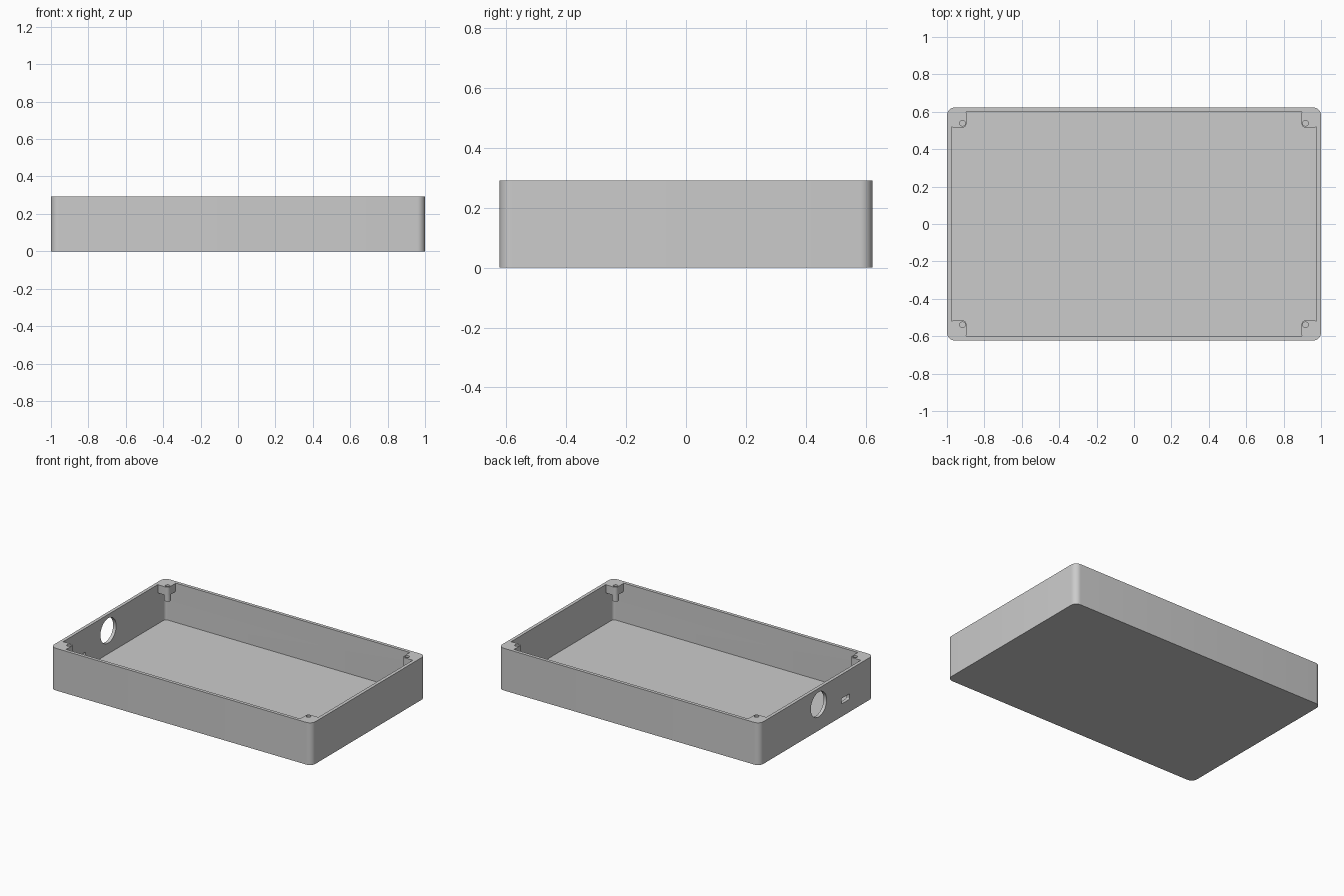
import bpy
import bmesh
from math import cos, sin, pi
from mathutils import Matrix

if "Cube" in bpy.data.objects:
    bpy.data.objects.remove(bpy.data.objects["Cube"], do_unlink=True)

HALF_X, HALF_Y, HEIGHT = 1.0, 0.623, 0.292
WALL, FLOOR, CORNER = 0.023, 0.02, 0.042

grey = bpy.data.materials.new("light grey plastic")
grey.use_nodes = True
COLOUR = (0.6, 0.6, 0.6, 1)
grey.diffuse_color = COLOUR
grey.node_tree.nodes["Principled BSDF"].inputs["Base Color"].default_value = COLOUR


def rounded_prism(name, hx, hy, r, z0, z1, steps=8, place=Matrix()):
    """Upright prism with a rounded rectangular outline."""
    bm = bmesh.new()
    ring = []
    for k, (sx, sy) in enumerate(((1, 1), (-1, 1), (-1, -1), (1, -1))):
        for i in range(steps + 1):
            a = (k + i / steps) * pi / 2
            ring.append(bm.verts.new((sx * (hx - r) + r * cos(a),
                                      sy * (hy - r) + r * sin(a), z0)))
    bmesh.ops.remove_doubles(bm, verts=bm.verts, dist=1e-5)
    base = bm.faces.new([v for v in ring if v.is_valid])
    top = bmesh.ops.extrude_face_region(bm, geom=[base])
    moved = [g for g in top["geom"] if isinstance(g, bmesh.types.BMVert)]
    bmesh.ops.translate(bm, verts=moved, vec=(0, 0, z1 - z0))
    bmesh.ops.recalc_face_normals(bm, faces=bm.faces)
    bm.transform(place)
    mesh = bpy.data.meshes.new(name)
    bm.to_mesh(mesh)
    bm.free()
    mesh.materials.append(grey)
    obj = bpy.data.objects.new(name, mesh)
    bpy.context.collection.objects.link(obj)
    return obj


def cylinder(name, r, z0, z1, place=Matrix()):
    return rounded_prism(name, r, r, r, z0, z1, 6, place)


def combine(target, tool, operation):
    """Apply a boolean and discard the tool."""
    tool.hide_render = True
    mod = target.modifiers.new(operation, 'BOOLEAN')
    mod.operation, mod.object, mod.solver = operation, tool, 'EXACT'
    bpy.context.view_layer.objects.active = target
    bpy.ops.object.modifier_apply(modifier=mod.name)
    bpy.data.objects.remove(tool, do_unlink=True)


# Open tray with rounded corners
case = rounded_prism("enclosure_tray", HALF_X, HALF_Y, CORNER, 0, HEIGHT)
cavity = rounded_prism("cavity", HALF_X - WALL, HALF_Y - WALL, CORNER - WALL,
                       FLOOR, HEIGHT + 0.1)
combine(case, cavity, 'DIFFERENCE')

# Corner screw mounts: block under the rim, longer boss, blind hole
for sx in (-1, 1):
    for sy in (-1, 1):
        block_at = Matrix.Translation((sx * 0.94, sy * 0.563, 0))
        hole_at = Matrix.Translation((sx * 0.917, sy * 0.539, 0))
        combine(case, rounded_prism("mount_block", 0.044, 0.047, 0.021,
                                    HEIGHT - 0.057, HEIGHT, 6, block_at), 'UNION')
        combine(case, cylinder("mount_boss", 0.0215, HEIGHT - 0.1,
                               HEIGHT - 0.03, hole_at), 'UNION')
        combine(case, cylinder("screw_hole", 0.015, HEIGHT - 0.09,
                               HEIGHT + 0.05, hole_at), 'DIFFERENCE')

# Round port and small slot through the end wall
turn = Matrix.Rotation(pi / 2, 4, 'Y')
port_at = Matrix.Translation((-HALF_X, -0.023, 0.18)) @ turn
combine(case, rounded_prism("port_cutter", 0.086, 0.086, 0.086,
                            -0.05, 0.05, 12, port_at), 'DIFFERENCE')
slot_at = Matrix.Translation((-HALF_X, -0.315, 0.107)) @ turn
combine(case, rounded_prism("slot_cutter", 0.019, 0.043, 0.006,
                            -0.05, 0.05, 4, slot_at), 'DIFFERENCE')

# Smooth the rounded corners, keep the edges crisp
bpy.ops.object.select_all(action='DESELECT')
case.select_set(True)
bpy.context.view_layer.objects.active = case
bpy.ops.object.shade_smooth_by_angle(angle=pi / 6)
